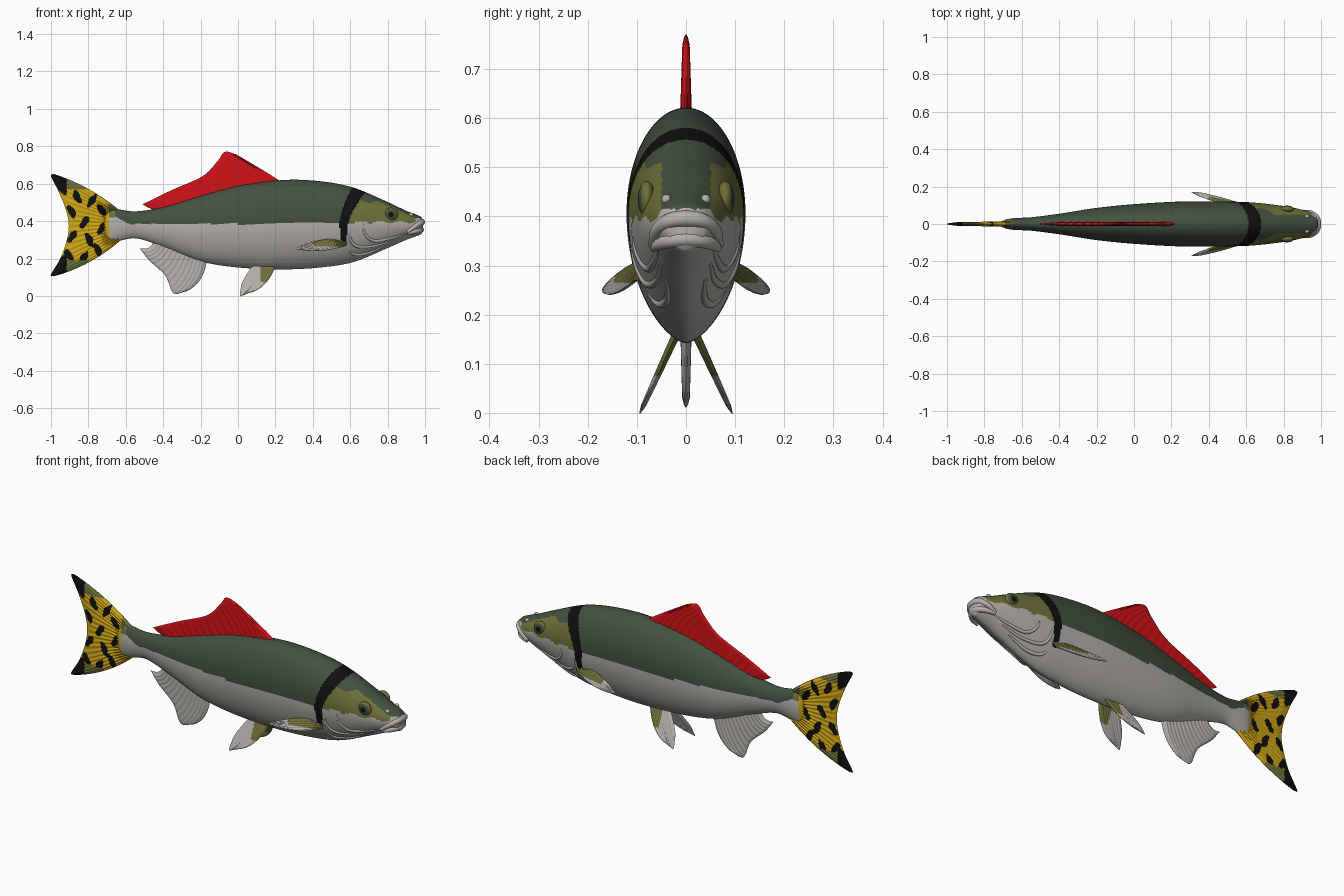
import bpy, bmesh, math
from mathutils import Vector

if "Cube" in bpy.data.objects:
    bpy.data.objects.remove(bpy.data.objects["Cube"])

# Flat colours
COLOURS = {
    "back_green": (0.055, 0.08, 0.05), "belly_grey": (0.46, 0.44, 0.41),
    "olive": (0.15, 0.16, 0.04), "black": (0.005, 0.005, 0.005),
    "fin_red": (0.62, 0.006, 0.008), "tail_yellow": (0.62, 0.38, 0.008),
}
GREEN, GREY, OLIVE, BLACK, RED, YELLOW = range(6)
MATS = []
for name, rgb in COLOURS.items():
    m = bpy.data.materials.new(name)
    m.use_nodes = True
    m.diffuse_color = (*rgb, 1)
    bsdf = m.node_tree.nodes["Principled BSDF"]
    bsdf.inputs["Base Color"].default_value = (*rgb, 1)
    bsdf.inputs["Roughness"].default_value = 0.6
    MATS.append(m)


def finish(ob, rule, angle=60):
    """Give the object all colours, pick one per face by rule, smooth it."""
    ob.data.materials.clear()
    for m in MATS:
        ob.data.materials.append(m)
    for p in ob.data.polygons:
        p.material_index = rule(*p.center)
    bpy.ops.object.select_all(action='DESELECT')
    ob.select_set(True)
    bpy.context.view_layer.objects.active = ob
    bpy.ops.object.shade_smooth_by_angle(angle=math.radians(angle))
    return ob


def to_object(name, bm):
    bmesh.ops.remove_doubles(bm, verts=bm.verts, dist=1e-5)
    bmesh.ops.recalc_face_normals(bm, faces=bm.faces)
    me = bpy.data.meshes.new(name)
    bm.to_mesh(me)
    bm.free()
    ob = bpy.data.objects.new(name, me)
    bpy.context.collection.objects.link(ob)
    return ob


def spline(keys, values, t):
    """Smooth curve through vectors at increasing keys."""
    n = len(keys)
    i = max(j for j in range(n - 1) if j == 0 or keys[j] <= t)

    def slope(j):
        a, b = max(j - 1, 0), min(j + 1, n - 1)
        return (values[b] - values[a]) / (keys[b] - keys[a])
    h = keys[i + 1] - keys[i]
    s = (t - keys[i]) / h
    return ((2*s**3 - 3*s*s + 1) * values[i] + (s**3 - 2*s*s + s) * h * slope(i)
            + (3*s*s - 2*s**3) * values[i + 1] + (s**3 - s*s) * h * slope(i + 1))


# Body stations: x, top, bottom, half width
STATIONS = [
    (-.73, .45, .30, .006), (-.67, .465, .288, .028), (-.55, .452, .308, .036),
    (-.4, .475, .262, .055), (-.2, .535, .185, .086), (0, .588, .152, .106),
    (.25, .62, .142, .12), (.45, .612, .153, .12), (.62, .578, .182, .116),
    (.8, .502, .256, .096), (.9, .455, .30, .076), (.96, .432, .322, .056),
    (.985, .415, .335, .035), (.99, .385, .355, .012)]
XS = [s[0] for s in STATIONS]
SECTIONS = [Vector(s[1:]) for s in STATIONS]


def section(x):
    top, bottom, half = spline(XS, SECTIONS, x)
    return top, bottom, bottom + .55 * (top - bottom), half


def side_y(x, z):
    """Half width of the body at a given station and height."""
    top, bottom, mid, half = section(x)
    if z > mid:
        return half * max(0, 1 - ((z - mid) / (top - mid))**2)**.5
    return half * max(0, 1 - ((mid - z) / (mid - bottom))**2)**.625


def body_rule(x, y, z):
    band = .565 + max(0, z - .38)**1.5
    if z > .27 and abs(x - band) < .012 + .1 * (z - .27):
        return BLACK
    if x > band:
        wobble = .006 * math.sin(60 * x)
        if z < .395 + wobble or (x > .95 and z < .415):
            return GREY
        return GREEN if z > .505 + wobble or abs(y) < .05 else OLIVE
    if x < -.69:
        return YELLOW
    if x < -.655 and z > .42:
        return OLIVE
    return GREEN if z > .385 + .5 * max(0, -.58 - x) else GREY


# Body loft
bm = bmesh.new()
ROWS, SIDES = 260, 112
rings = []
for r in range(ROWS + 1):
    x = XS[0] + (XS[-1] - XS[0]) * r / ROWS
    top, bottom, mid, half = section(x)
    ring = []
    for k in range(SIDES):
        a = 2 * math.pi * k / SIDES
        c, s = math.cos(a), math.sin(a)
        if s < 0:
            c = math.copysign(abs(c)**1.25, c)
        z = mid + s * ((top - mid) if s > 0 else (mid - bottom))
        ring.append(bm.verts.new((x, half * c, z)))
    rings.append(ring)
for a, b in zip(rings, rings[1:]):
    for k in range(SIDES):
        bm.faces.new((a[k], a[k - 1], b[k - 1], b[k]))
bm.faces.new(rings[0])
bm.faces.new(rings[-1])
finish(to_object("body", bm), body_rule)


def fin(name, root, middle, edge, thick, rule, rays=14, side=lambda x, z: 0, nu=80, nv=40):
    """Tapered, ribbed sheet through root, middle and edge curves in x and z."""
    def at(curve, u):
        pts = [Vector(p) for p in curve]
        return spline(list(range(len(pts))), pts, u * (len(pts) - 1))
    bm = bmesh.new()
    for s in (1, -1):
        grid = []
        for i in range(nu + 1):
            u = i / nu
            a, b, c = at(root, u), at(middle, u), at(edge, u)
            row = []
            for j in range(nv + 1):
                v = j / nv
                p = a*(1 - v)*(1 - 2*v) + b*4*v*(1 - v) + c*v*(2*v - 1)
                w = thick * (1 - .45 * v) * min(1, 8 * (1 - v), 12 * u, 12 * (1 - u))**.5
                w *= 1 + .15 * math.cos(2 * math.pi * rays * u)
                row.append(bm.verts.new((p.x, side(p.x, p.y) + s * w, p.y)))
            grid.append(row)
        for g, h in zip(grid, grid[1:]):
            for j in range(nv):
                bm.faces.new((g[j], g[j + 1], h[j + 1], h[j]))
    return finish(to_object(name, bm), rule, 50)


# Dorsal fin
fin("dorsal_fin",
    [(.23, .61), (.12, .59), (0, .57), (-.15, .53), (-.3, .49), (-.43, .455)],
    [(.15, .662), (.06, .68), (-.06, .66), (-.2, .59), (-.34, .535), (-.47, .468)],
    [(-.01, .757), (-.07, .77), (-.11, .72), (-.19, .64), (-.36, .563), (-.51, .49)],
    .011, lambda x, y, z: RED, 18)

# Tail fin with blotches
SPOTS = [(-.86, .53), (-.78, .51), (-.89, .45), (-.82, .395), (-.73, .46), (-.885, .32),
         (-.795, .30), (-.725, .365), (-.905, .22), (-.825, .205), (-.75, .245)]


def tail_rule(x, y, z):
    high = abs(z - .38)
    if x < -.915 and high > .17 + .01 * math.sin(90 * x):
        return BLACK
    if high > .19 and x < -.8:
        return OLIVE
    if x > -.69 and z > .42:
        return OLIVE
    for i, (sx, sz) in enumerate(SPOTS):
        lean = .5 if i % 2 else -.4
        dx, dz = x - sx, z - sz
        wobble = 1 + .25 * math.sin(120 * z + 70 * x + i)
        if ((dx - lean * dz) / .02)**2 + (dz / .034)**2 < wobble:
            return BLACK
    return YELLOW


fin("tail_fin",
    [(-.63, .455), (-.65, .42), (-.66, .38), (-.65, .33), (-.63, .295)],
    [(-.80, .572), (-.785, .48), (-.775, .38), (-.785, .28), (-.80, .178)],
    [(-.985, .652), (-1, .64), (-.96, .56), (-.92, .46), (-.905, .38),
     (-.915, .3), (-.95, .2), (-1, .115), (-.985, .105)],
    .014, tail_rule, 20, nu=150, nv=90)

# Anal fin
fin("anal_fin",
    [(-.165, .2), (-.23, .225), (-.3, .25), (-.38, .28), (-.45, .3)],
    [(-.2, .09), (-.27, .105), (-.345, .16), (-.42, .215), (-.475, .26)],
    [(-.275, .025), (-.345, .015), (-.39, .11), (-.475, .19), (-.525, .255)],
    .011, lambda x, y, z: GREY, 14)

# Paired fins
for label, s in (("left", 1), ("right", -1)):
    # the model swims toward +x, so its -y flank is the front one
    fin(label + "_pelvic_fin",
        [(.2, .155), (.16, .16), (.12, .16), (.08, .165)],
        [(.14, .06), (.1, .07), (.075, .08), (.037, .1)],
        [(.06, .016), (.03, .004), (.01, .002), (.018, .06)],
        .008, lambda x, y, z: OLIVE if x > .12 and z > .075 else GREY, 8,
        lambda x, z, s=s: s * (.022 + (.155 - z) * .46), 40, 30)
    fin(label + "_pectoral_fin",
        [(.585, .31), (.585, .3), (.585, .285), (.58, .27)],
        [(.45, .3), (.45, .28), (.45, .26), (.46, .243)],
        [(.325, .263), (.31, .256), (.312, .25), (.335, .245)],
        .008, lambda x, y, z: OLIVE if x > .4 and z > .265 else GREY, 6,
        lambda x, z, s=s: s * (.094 + (.57 - x) * .22 + (.29 - z) * .5), 40, 30)


def ball(name, place, size, rule):
    bm = bmesh.new()
    bmesh.ops.create_uvsphere(bm, u_segments=32, v_segments=24, radius=1)
    for v in bm.verts:
        x, y, z = v.co
        v.co = (x * size[0], z * size[1], y * size[2])
    ob = finish(to_object(name, bm), rule)
    ob.location = place
    return ob


def eye_rule(x, y, z):
    r = math.hypot(x, z)
    return BLACK if r < .016 else GREEN if r < .029 else OLIVE


def tube(name, points, radius, colour, taper=.4):
    cu = bpy.data.curves.new(name, 'CURVE')
    cu.dimensions = '3D'
    cu.bevel_depth, cu.bevel_resolution, cu.use_fill_caps = radius, 4, True
    path = [Vector(p) for p in points]
    sp = cu.splines.new('POLY')
    sp.points.add(40)
    for i, p in enumerate(sp.points):
        t = i / 40
        p.co = (*spline(list(range(len(path))), path, t * (len(path) - 1)), 1)
        p.radius = taper + (1 - taper) * math.sin(math.pi * t)
    ob = bpy.data.objects.new(name, cu)
    bpy.context.collection.objects.link(ob)
    bpy.ops.object.select_all(action='DESELECT')
    ob.select_set(True)
    bpy.context.view_layer.objects.active = ob
    bpy.ops.object.convert(target='MESH')
    return finish(bpy.context.object, lambda x, y, z: colour)


# Eyes, nostrils and gill folds on both sides
FOLDS = [("gill_cover", [(.61, .39), (.60, .31), (.64, .265), (.74, .27), (.85, .305)]),
         ("cheek_fold", [(.67, .39), (.68, .33), (.73, .295), (.82, .31), (.9, .335)]),
         ("throat_fold", [(.575, .275), (.62, .225), (.7, .232), (.8, .275)])]
for label, s in (("left", 1), ("right", -1)):
    ball(label + "_eye", (.818, s * .08, .435), (.037, .018, .037), eye_rule)
    ball(label + "_nostril", (.925, s * .04, .434), (.013, .01, .011), lambda x, y, z: GREY)
    for part, line in FOLDS:
        tube(f"{label}_{part}", [(x, s * (side_y(x, z) - .003), z) for x, z in line], .009, GREY)


# Lips
def lip(name, half, radius):
    mirrored = [(x, -y, z) for x, y, z in half[:-1]]
    tube(name, half + mirrored[::-1], radius, GREY, .5)


lip("upper_lip", [(.905, .068, .34), (.945, .06, .37), (.975, .035, .39), (.983, 0, .395)], .017)
lip("lower_lip", [(.905, .066, .335), (.94, .056, .342), (.968, .033, .35), (.978, 0, .354)], .016)
